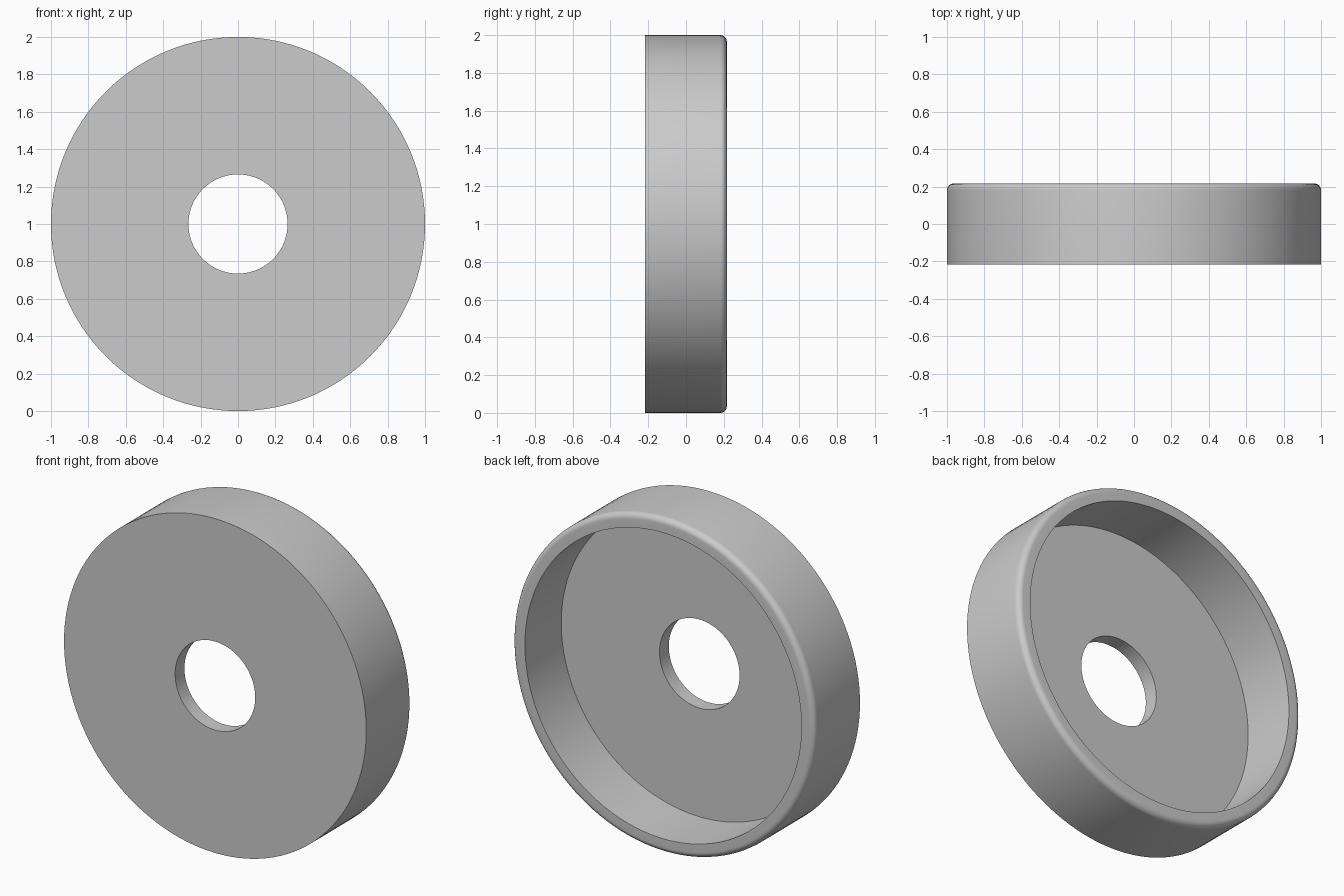
import bpy, bmesh
from math import sin, cos, pi
from mathutils import Matrix, Vector

cube = bpy.data.objects.get("Cube")
if cube:
    bpy.data.objects.remove(cube, do_unlink=True)

RADIUS, HOLE, POCKET = 1.0, 0.265, 0.915
HALF, FLOOR, FILLET = 0.216, 0.088, 0.035
SEGMENTS, FILLET_STEPS = 128, 8

grey = bpy.data.materials.new("light_grey")
grey.use_nodes = True
grey.diffuse_color = (0.6, 0.6, 0.6, 1)
grey.node_tree.nodes["Principled BSDF"].inputs["Base Color"].default_value = (0.6, 0.6, 0.6, 1)

# Cross-section as (radius, depth): flat front, rounded rear rim, recessed back
profile = [(HOLE, -HALF), (RADIUS, -HALF)]
for i in range(FILLET_STEPS + 1):
    a = i / FILLET_STEPS * pi / 2
    profile.append((RADIUS - FILLET + FILLET * cos(a), HALF - FILLET + FILLET * sin(a)))
profile += [(POCKET, HALF), (POCKET, FLOOR - HALF), (HOLE, FLOOR - HALF)]

# Revolve the closed section around the y axis
bm = bmesh.new()
rings = []
for s in range(SEGMENTS):
    turn = Matrix.Rotation(2 * pi * s / SEGMENTS, 3, 'Y')
    rings.append([bm.verts.new(turn @ Vector((r, y, 0)) + Vector((0, 0, RADIUS)))
                  for r, y in profile])
count = len(profile)
for s in range(SEGMENTS):
    a, b = rings[s], rings[(s + 1) % SEGMENTS]
    for i in range(count):
        j = (i + 1) % count
        bm.faces.new((a[i], a[j], b[j], b[i]))
bmesh.ops.recalc_face_normals(bm, faces=bm.faces)

mesh = bpy.data.meshes.new("cupped_disc")
bm.to_mesh(mesh)
bm.free()
mesh.materials.append(grey)
disc = bpy.data.objects.new("cupped_disc", mesh)
bpy.context.collection.objects.link(disc)

# Smooth the curved walls, keep the rims crisp
bpy.ops.object.select_all(action='DESELECT')
disc.select_set(True)
bpy.context.view_layer.objects.active = disc
bpy.ops.object.shade_smooth_by_angle(angle=pi / 6)
